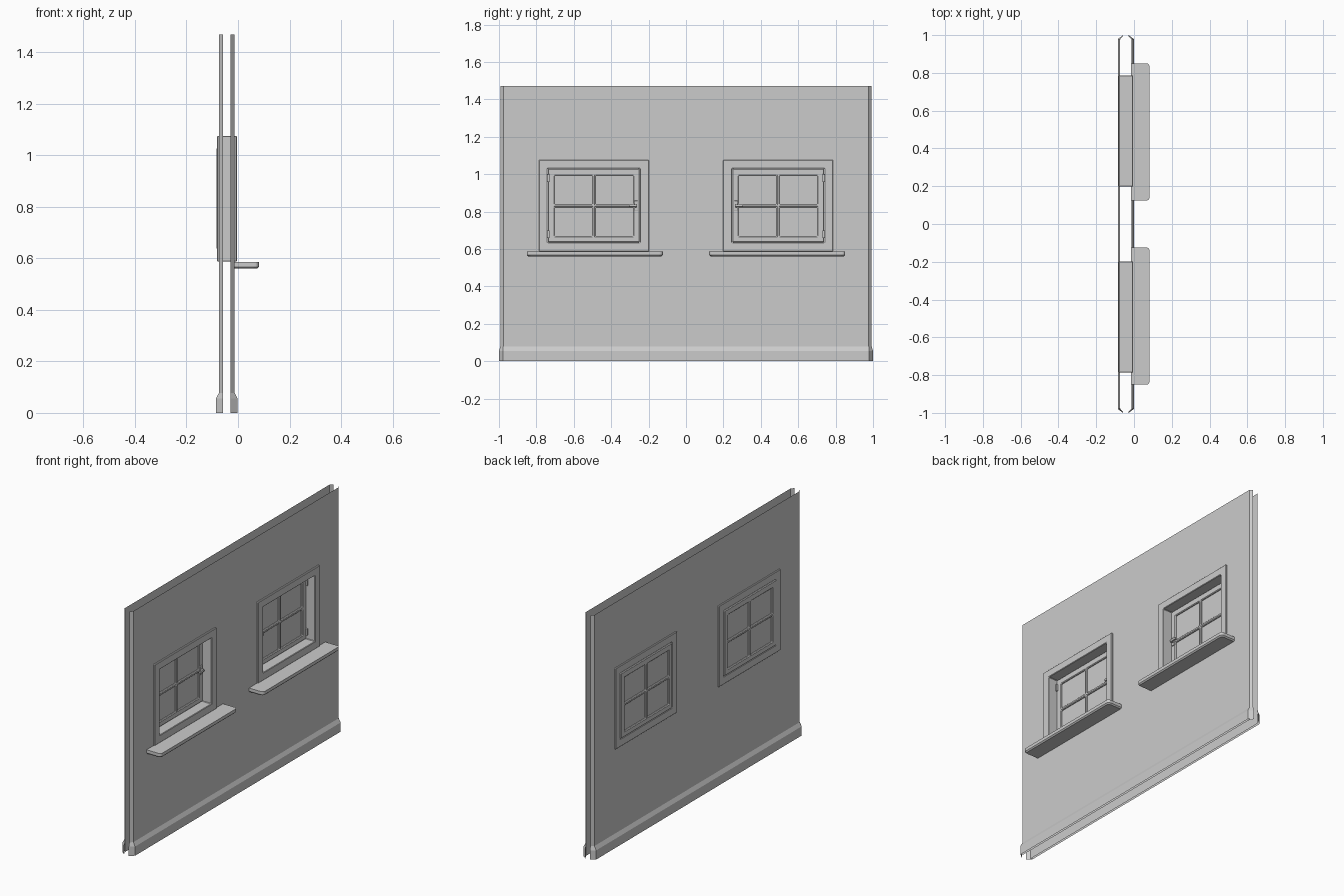
import bpy, bmesh, math

if "Cube" in bpy.data.objects:
    bpy.data.objects.remove(bpy.data.objects["Cube"])


def finish(name, bm):
    me = bpy.data.meshes.new(name)
    bm.to_mesh(me)
    bm.free()
    ob = bpy.data.objects.new(name, me)
    bpy.context.collection.objects.link(ob)
    return ob


def bevel(ob, width, segments=1):
    m = ob.modifiers.new("bevel", 'BEVEL')
    m.width, m.segments, m.limit_method = width, segments, 'ANGLE'


def sheet(name, ys, zs, x_at, holes=(), side=1):
    """Grid of faces in the y-z plane, leaving out the cells listed in holes."""
    bm = bmesh.new()
    g = [[bm.verts.new((x_at(i, j), y, z)) for j, z in enumerate(zs)]
         for i, y in enumerate(ys)]
    for i in range(len(ys) - 1):
        for j in range(len(zs) - 1):
            if (i, j) not in holes:
                f = [g[i][j], g[i + 1][j], g[i + 1][j + 1], g[i][j + 1]]
                bm.faces.new(f if side > 0 else f[::-1])
    loose = [v for v in bm.verts if not v.link_faces]
    bmesh.ops.delete(bm, geom=loose, context='VERTS')
    return bm if name is None else finish(name, bm)


def lattice(name, ys, zs, x0, x1, holes, width):
    """Solid frame: a holed sheet extruded from x0 to x1."""
    bm = sheet(None, ys, zs, lambda i, j: x0, holes, -1)
    top = bmesh.ops.extrude_face_region(bm, geom=bm.faces[:], use_keep_orig=True)
    for v in top["geom"]:
        if isinstance(v, bmesh.types.BMVert):
            v.co.x = x1
    bmesh.ops.recalc_face_normals(bm, faces=bm.faces)
    ob = finish(name, bm)
    bevel(ob, width)
    return ob


def box(name, xr, yr, zr, width=0):
    bm = bmesh.new()
    bmesh.ops.create_cube(bm, size=1)
    for v in bm.verts:
        v.co = [(a + b) / 2 + c * abs(b - a) for (a, b), c in zip((xr, yr, zr), v.co)]
    ob = finish(name, bm)
    if width:
        bevel(ob, width, 2)
    return ob


# Two thin wall skins with ends turned inward, and their skirting boards
MID = -0.0435
for side, label in ((1, "inner"), (-1, "outer")):
    def end(i, n, near, far):
        return MID + side * (near if i in (0, n - 1) else far)

    ys = [-0.993, -0.977, -0.76, -0.22, 0.22, 0.76, 0.977, 0.993]
    zs = [0, 0.61, 1.05, 1.47]
    sheet(label + "_wall", ys, zs, lambda i, j: end(i, 8, 0.015, 0.03),
          {(2, 1), (4, 1)}, side)

    bm = bmesh.new()
    rows = []
    for z, out in ((0, 0.0425), (0.055, 0.0425), (0.078, 0.0302)):
        e = (out - 0.03) * 0.55
        rows.append([bm.verts.new((MID + side * x, y, z)) for x, y in (
            (0.015, -0.993 - e), (out, -0.977 - e / 3),
            (out, 0.977 + e / 3), (0.015, 0.993 + e))])
    for a, b in zip(rows, rows[1:]):
        for k in range(3):
            f = [a[k], a[k + 1], b[k + 1], b[k]]
            bm.faces.new(f if side > 0 else f[::-1])
    finish(label + "_skirting", bm)


# Sill board with rounded front corners and chamfered underside
def sill(name, yc):
    bm = bmesh.new()

    def loop(z, inset):
        hw, x1, r = 0.3635 - inset, 0.082 - inset, 0.018
        pts = [(-0.016, -hw)]
        for s, angles in ((-1, range(-90, 1, 18)), (1, range(0, 91, 18))):
            pts += [(x1 - r + r * math.cos(math.radians(a)),
                     s * (hw - r) + r * math.sin(math.radians(a))) for a in angles]
        pts.append((-0.016, hw))
        return [bm.verts.new((x, yc + y, z)) for x, y in pts]

    loops = [loop(0.560, 0.007), loop(0.567, 0), loop(0.586, 0)]
    n = len(loops[0])
    for a, b in zip(loops, loops[1:]):
        for k in range(n):
            bm.faces.new((a[k], a[(k + 1) % n], b[(k + 1) % n], b[k]))
    bm.faces.new(loops[0][::-1])
    bm.faces.new(loops[-1])
    finish(name, bm)


# Windows, mirrored about the middle of the wall
for s, label in ((-1, "left"), (1, "right")):
    def Y(*vals):
        return sorted(s * v for v in vals)

    lattice(label + "_window_frame", Y(0.198, 0.246, 0.74, 0.786),
            [0.587, 0.634, 1.03, 1.076], -0.081, -0.004, {(1, 1)}, 0.003)
    lattice(label + "_sash", Y(0.247, 0.281, 0.484, 0.5, 0.703, 0.739),
            [0.635, 0.668, 0.822, 0.839, 0.992, 1.029], -0.084, -0.062,
            {(1, 1), (1, 3), (3, 1), (3, 3)}, 0.004)
    box(label + "_glass", (-0.075, -0.071), Y(0.275, 0.71), (0.66, 1.0))
    # Hinges on the outer jamb, latch on the inner stile
    for z in (0.679, 0.979):
        box(label + "_hinge", (-0.064, -0.052), Y(0.73, 0.74), (z - 0.021, z + 0.021), 0.002)
    box(label + "_latch_plate", (-0.064, -0.056), Y(0.257, 0.279), (0.806, 0.858), 0.002)
    box(label + "_latch_pivot", (-0.057, -0.042), Y(0.262, 0.275), (0.823, 0.841), 0.003)
    box(label + "_latch_handle", (-0.05, -0.04), Y(0.262, 0.305), (0.825, 0.839), 0.003)
    sill(label + "_sill", s * 0.4875)
